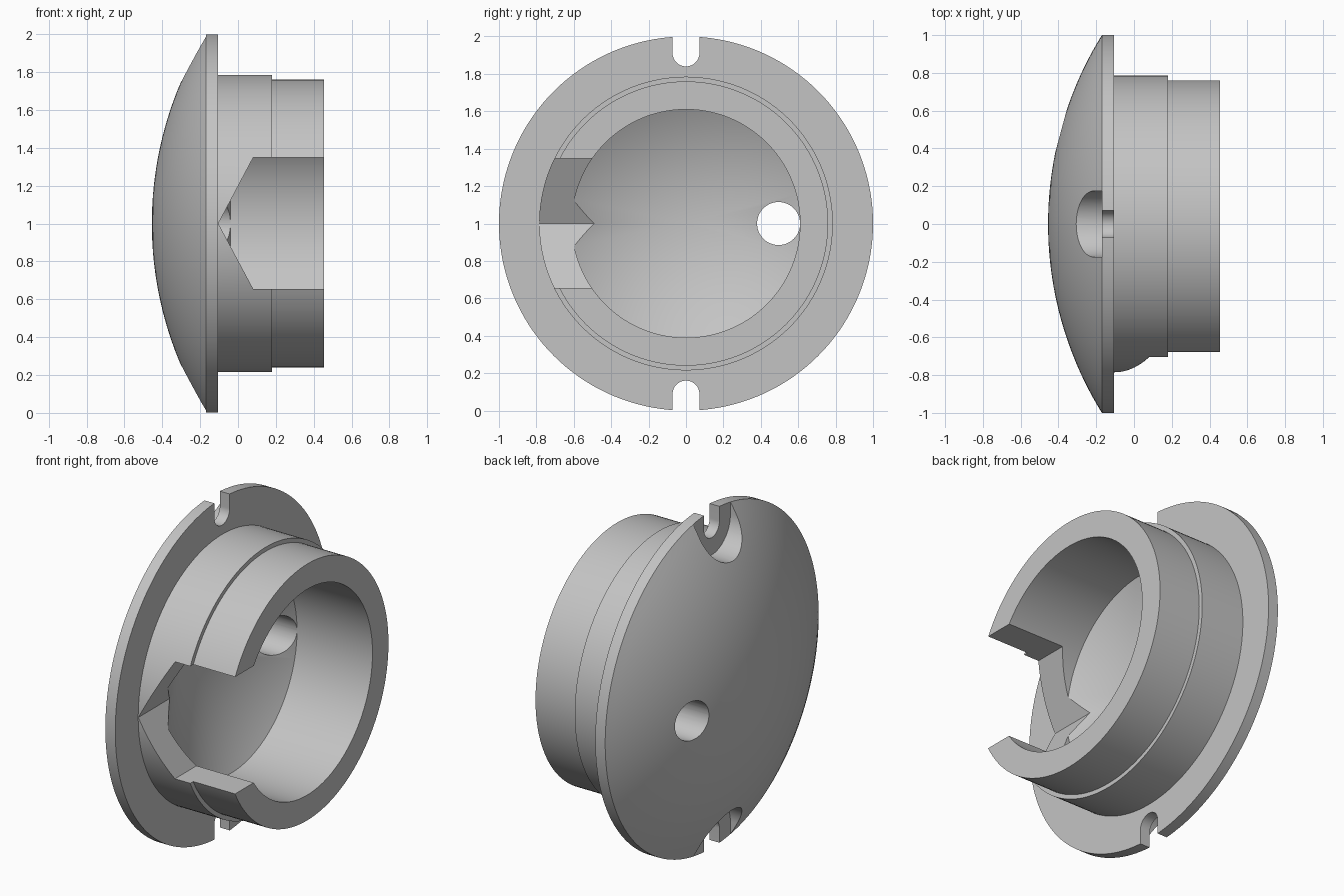
import bpy, bmesh, math
from mathutils import Matrix, Vector

cube = bpy.data.objects.get("Cube")
if cube:
    bpy.data.objects.remove(cube, do_unlink=True)

grey = bpy.data.materials.new("plain grey")
grey.use_nodes = True
colour = (0.55, 0.55, 0.55, 1)
grey.diffuse_color = colour
grey.node_tree.nodes["Principled BSDF"].inputs["Base Color"].default_value = colour


def make_object(name, bm):
    bmesh.ops.recalc_face_normals(bm, faces=bm.faces)
    mesh = bpy.data.meshes.new(name)
    bm.to_mesh(mesh)
    bm.free()
    mesh.materials.append(grey)
    obj = bpy.data.objects.new(name, mesh)
    bpy.context.collection.objects.link(obj)
    return obj


def prism(name, outline, direction):
    """Extrude a closed outline of points along a direction."""
    bm = bmesh.new()
    face = bm.faces.new([bm.verts.new(p) for p in outline])
    new = bmesh.ops.extrude_face_region(bm, geom=[face])["geom"]
    bmesh.ops.translate(bm, vec=Vector(direction),
                        verts=[v for v in new if isinstance(v, bmesh.types.BMVert)])
    return make_object(name, bm)


def slot(name, half_width, x0, x1, side):
    """Round-ended slot open at the rim, running along x."""
    centre = 0.912
    outline = [(half_width, 1.2), (-half_width, 1.2)]
    for i in range(33):
        a = math.pi + math.pi * i / 32
        outline.append((half_width * math.cos(a), centre + half_width * math.sin(a)))
    points = [(x0, y, 1 + side * r) for y, r in outline]
    return prism(name, points, (x1 - x0, 0, 0))


# Turned body: domed back, flange, stepped barrel, bore with a conical floor
dome_radius = 1.897
profile = []
for i in range(25):
    r = i / 24
    profile.append((-0.455 + dome_radius - math.sqrt(dome_radius ** 2 - r * r), r))
profile[-1] = (-0.17, 1)
profile += [(-0.105, 1), (-0.105, 0.785), (0.18, 0.785), (0.18, 0.76),
            (0.455, 0.76), (0.455, 0.61), (-0.04, 0.61), (-0.37, 0)]
bm = bmesh.new()
verts = [bm.verts.new((x, 0, r + 1)) for x, r in profile]
edges = [bm.edges.new(pair) for pair in zip(verts, verts[1:])]
bmesh.ops.spin(bm, geom=verts + edges, cent=(0, 0, 1), axis=(1, 0, 0),
               angle=math.tau, steps=144, use_duplicate=False)
bmesh.ops.remove_doubles(bm, verts=bm.verts, dist=0.0001)
body = make_object("turned_cap", bm)

# Pointed side notch through the barrel wall
notch = [(-0.104, 1), (0.08, 1.348), (0.7, 1.348), (0.7, 0.655), (0.08, 0.655)]
cutters = [prism("notch_cutter", [(x, -1.1, z) for x, z in notch], (0, 1, 0))]

# Rim slots, each with a wider recess on the domed side
for label, side in (("upper", 1), ("lower", -1)):
    cutters.append(slot(label + "_slot_cutter", 0.072, -0.6, 0.0, side))
    cutters.append(slot(label + "_recess_cutter", 0.175, -0.6, -0.169, side))

# Round through hole
bm = bmesh.new()
bmesh.ops.create_cone(bm, cap_ends=True, segments=64, radius1=0.115, radius2=0.115, depth=1,
                      matrix=Matrix.Translation((-0.2, 0.495, 1))
                      @ Matrix.Rotation(math.pi / 2, 4, "Y"))
cutters.append(make_object("hole_cutter", bm))

bpy.ops.object.select_all(action="DESELECT")
body.select_set(True)
bpy.context.view_layer.objects.active = body
for cutter in cutters:
    mod = body.modifiers.new(cutter.name, "BOOLEAN")
    mod.operation = "DIFFERENCE"
    mod.solver = "EXACT"
    mod.object = cutter
    bpy.ops.object.modifier_apply(modifier=mod.name)
for cutter in cutters:
    bpy.data.objects.remove(cutter, do_unlink=True)
bpy.ops.object.shade_smooth_by_angle(angle=math.radians(20))
